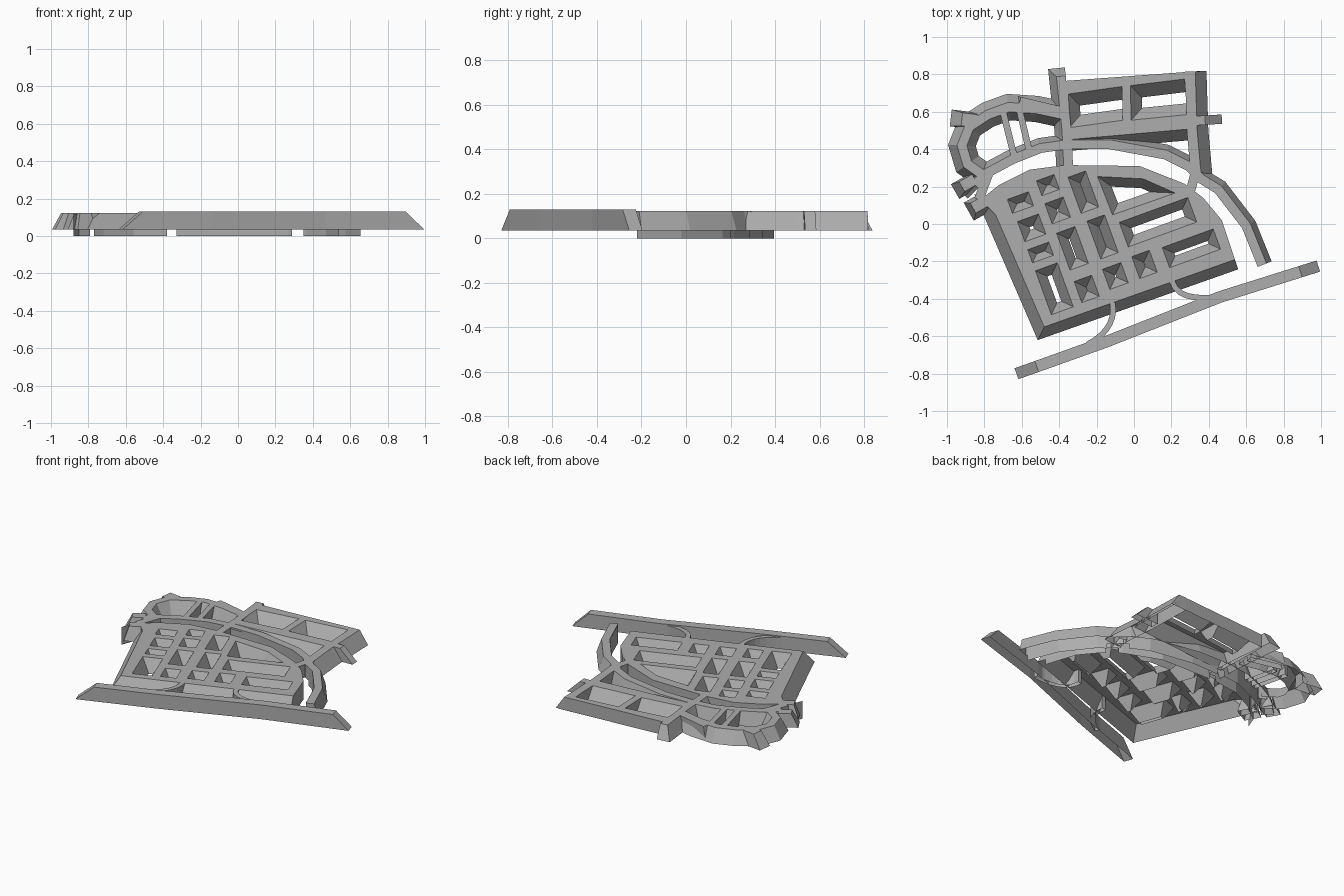
import bpy, bmesh, math
from mathutils import Vector as V

if "Cube" in bpy.data.objects:
    bpy.data.objects.remove(bpy.data.objects["Cube"])

TOP, LOW = 0.122, 0.035
mat = bpy.data.materials.new("concrete_grey")
mat.diffuse_color = (0.42, 0.42, 0.42, 1)
mat.use_nodes = True
mat.node_tree.nodes["Principled BSDF"].inputs["Base Color"].default_value = mat.diffuse_color


def finish(bm, name):
    me = bpy.data.meshes.new(name)
    bm.to_mesh(me)
    bm.free()
    me.materials.append(mat)
    bpy.context.collection.objects.link(bpy.data.objects.new(name, me))


def offset(poly, ds):
    """Move each edge of a counter-clockwise loop outward by its own distance."""
    n, out = len(poly), []
    nor = []
    for i in range(n):
        d = (poly[(i + 1) % n] - poly[i]).normalized()
        nor.append(V((d.y, -d.x)))
    for i in range(n):
        a, b, da, db = nor[i - 1], nor[i], ds[i - 1], ds[i]
        det = a.x * b.y - a.y * b.x
        if abs(det) < 0.08:
            out.append(poly[i] + (a * da + b * db) / 2)
        else:
            out.append(poly[i] + V(((da * b.y - db * a.y) / det, (db * a.x - da * b.x) / det)))
    return out


def area(p):
    return sum(a.x * b.y - b.x * a.y for a, b in zip(p, p[1:] + p[:1]))


def plate(name, outline, slopes, holes=(), top=TOP):
    """Flat road surface with holes; every rim drops as a vertical or sloped skirt."""
    bm = bmesh.new()
    edges = []
    for k, (poly, ds) in enumerate([(outline, slopes)] + list(holes)):
        poly = [V(p) for p in poly]
        n = len(poly)
        ds = [ds] * n if isinstance(ds, (int, float)) else list(ds)
        sign = -1 if k else 1
        low = offset(poly, [d * sign for d in ds])
        tv = [bm.verts.new((p.x, p.y, top)) for p in poly]
        edges += [bm.edges.new((tv[i], tv[(i + 1) % n])) for i in range(n)]
        bv = [bm.verts.new((p.x, p.y, LOW)) for p in low]
        for i in range(n):
            j = (i + 1) % n
            q = (tv[i], bv[i], bv[j], tv[j])
            bm.faces.new(q if not k else q[::-1])
    res = bmesh.ops.triangle_fill(bm, edges=edges, use_beauty=True, use_dissolve=False)
    for f in res["geom"]:
        if isinstance(f, bmesh.types.BMFace):
            f.normal_update()
            if f.normal.z < 0:
                f.normal_flip()
    finish(bm, name)


def strip(name, pts, width, right=0, left=0, start=0, end=0, top=TOP):
    """Road along a path, with its own skirt slope on each side and end."""
    p = [V(q) for q in pts]
    L, R = [], []
    for i in range(len(p)):
        a = (p[i] - p[i - 1]).normalized() if i else None
        b = (p[i + 1] - p[i]).normalized() if i < len(p) - 1 else None
        t = ((a or b) + (b or a)).normalized()
        w = width / 2 / max(t.dot(a or b), 0.5)
        nrm = V((-t.y, t.x)) * w
        L.append(p[i] + nrm)
        R.append(p[i] - nrm)
    m = len(p) - 1
    plate(name, R + L[::-1], [right] * m + [end] + [left] * m + [start], top=top)


def curtain(name, pts):
    """Vertical lining of the sunken channel, down to the ground."""
    bm = bmesh.new()
    a = [bm.verts.new((x, y, TOP - 0.004)) for x, y in pts]
    b = [bm.verts.new((x, y, 0)) for x, y in pts]
    for i in range(len(pts) - 1):
        bm.faces.new((a[i], b[i], b[i + 1], a[i + 1]))
    finish(bm, name)


# city grid: tilted frame, blocks given as (s0, s1, t0, t1)
C, S = math.cos(math.radians(20)), math.sin(math.radians(20))


def city(s, t):
    return (-0.505 + C * s - S * t, -0.604 + S * s + C * t)


blocks = [(.10, .225, .09, .34), (.275, .375, .095, .215), (.44, .545, .11, .225),
          (.61, .71, .11, .235), (.78, 1.07, .11, .225), (.275, .38, .28, .49),
          (.45, .55, .28, .495), (.61, 1.0, .29, .43), (.10, .22, .385, .46),
          (.10, .22, .505, .62), (.09, .21, .67, .75), (.27, .375, .545, .66),
          (.27, .37, .705, .79), (.435, .535, .545, .75)]
holes = [([city(a, c), city(b, c), city(b, d), city(a, d)], .05) for a, b, c, d in blocks]
holes.append(([city(.59, .48), city(.945, .475), city(.81, .605), city(.585, .70)], .05))
outline = [(-.48, -.55), (.54, -.19), (.47, .02), (.37, .14), (.27, .215), (.03, .31),
           (-.37, .315), (-.56, .29), (-.72, .21), (-.82, .13), (-.74, .05)]
plate("city_grid", outline, [.055] + [0] * 9 + [.06], holes)

# north block with two courtyards
big = (.06, 0, .07, .06)
plate("north_block", [(-.36, .45), (.32, .51), (.31, .815), (-.37, .765)], [.06, .06, 0, 0],
      [([(-.345, .515), (-.06, .555), (-.065, .735), (-.35, .695)], big),
       ([(-.015, .555), (.285, .585), (.27, .775), (-.02, .74)], big)])
strip("north_road", [(-.35, .29), (-.36, .5), (-.39, .79)], .05, 0, .04, 0, .045)
strip("block_east_road", [(.335, .22), (.31, .5), (.3, .815)], .055, .06, 0)
strip("east_stub", [(.3, .55), (.38, .555)], .05, 0, 0, 0, .09)

# outer avenue on the far side of the channel
strip("outer_avenue", [(-.85, .21), (-.79, .27), (-.65, .345), (-.5, .405), (-.36, .425),
                       (-.13, .425), (.17, .37), (.29, .31), (.36, .24), (.45, .185),
                       (.6, -.01), (.685, -.22)], .05, 0, .03, .08, 0)
for i, (a, b) in enumerate([((-.83, .13), (-.77, .29)), ((.3, .17), (.335, .3))]):
    strip(f"channel_bridge_{i}", [a, b], .05)
strip("west_stub", [(-.78, .13), (-.86, .085)], .06, .02, .03, 0, .03)

# channel lining, three stretches between bridges on each bank
curtain("channel_wall_inner_west", [(-.77, .175), (-.72, .21), (-.56, .29), (-.38, .315)])
curtain("channel_wall_inner_mid", [(-.33, .315), (.03, .31), (.27, .215), (.29, .2)])
curtain("channel_wall_inner_east", [(.35, .155), (.37, .14), (.47, .02), (.54, -.19)])
curtain("channel_wall_outer_west", [(-.77, .253), (-.64, .322), (-.5, .38), (-.38, .395)])
curtain("channel_wall_outer_mid", [(-.33, .39), (-.13, .395), (.16, .345), (.28, .285)])
curtain("channel_wall_outer_east", [(.38, .2), (.43, .165), (.575, -.02), (.655, -.22)])
curtain("channel_wall_far_west", [(-.88, .03), (-.85, .11), (-.79, .15)])

# northwest loop
strip("west_loop", [(-.38, .585), (-.52, .615), (-.67, .625), (-.78, .585), (-.88, .52),
                    (-.92, .42), (-.89, .32), (-.79, .25)], .05, .045, .045)
strip("loop_link_a", [(-.70, .6), (-.64, .36)], .035)
strip("loop_link_b", [(-.61, .6), (-.56, .39)], .035)
strip("northwest_stub", [(-.84, .55), (-.92, .5 + .06)], .07, .01, .01, 0, .06)
strip("southwest_stub", [(-.85, .24), (-.92, .2)], .06, .01, .02, 0, .045)
strip("north_loop_stub", [(-.4, .605), (-.61, .655)], .05, 0, 0, 0, .02)

# highway with sloped ends and curved ramps
strip("highway", [(-.52, -.762), (-.15, -.63), (.46, -.39), (.89, -.255)], .062,
      0, 0, .115, .1, top=.13)


def ramp(name, a, b, c, n=7):
    pts = []
    for i in range(n + 1):
        u = i / n
        pts.append(V(a) * (1 - u) ** 2 + V(b) * 2 * u * (1 - u) + V(c) * u * u)
    strip(name, pts, .03)


ramp("ramp_west", (-.115, -.42), (-.09, -.56), (-.25, -.645))
ramp("ramp_east", (.2, -.27), (.2, -.42), (.45, -.39))
